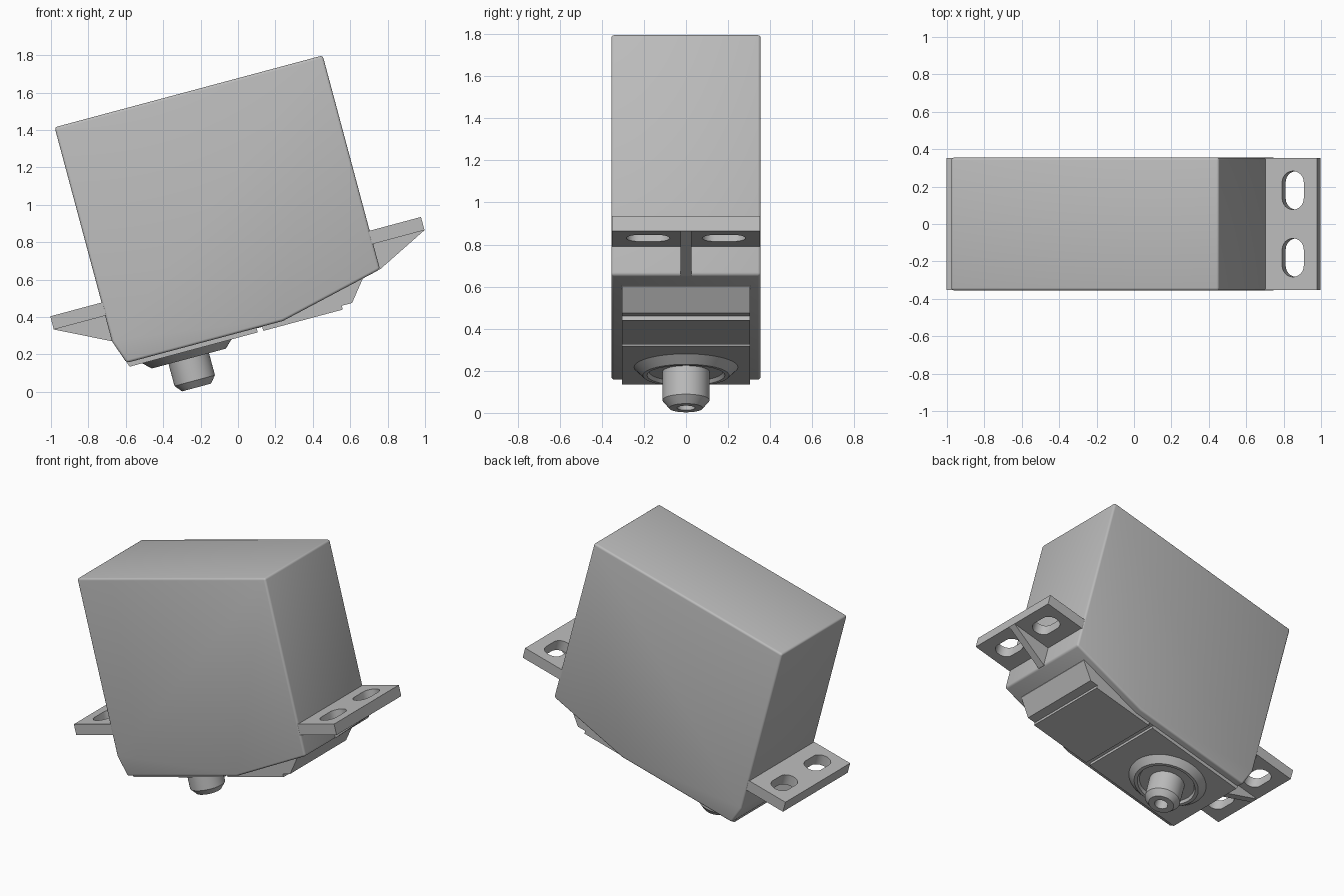
import bpy, bmesh, math
from mathutils import Matrix, Vector

cube = bpy.data.objects.get("Cube")
if cube:
    bpy.data.objects.remove(cube, do_unlink=True)

GREY = (0.5, 0.5, 0.5, 1)
mat = bpy.data.materials.new("light grey plastic")
mat.use_nodes = True
mat.diffuse_color = GREY
mat.node_tree.nodes["Principled BSDF"].inputs["Base Color"].default_value = GREY

# Parts are built upright, then the whole assembly leans by 15 degrees
TILT = Matrix.Rotation(math.radians(-15), 4, 'Y')
MID = 0.161           # middle of the case along its length
CASE_HALF = 0.742
SHAFT_X = -0.208


def finish(name, bm):
    bmesh.ops.recalc_face_normals(bm, faces=bm.faces)
    mesh = bpy.data.meshes.new(name)
    bm.to_mesh(mesh)
    bm.free()
    mesh.materials.append(mat)
    ob = bpy.data.objects.new(name, mesh)
    ob.matrix_world = TILT
    bpy.context.collection.objects.link(ob)
    return ob


def activate(ob):
    bpy.ops.object.select_all(action='DESELECT')
    ob.select_set(True)
    bpy.context.view_layer.objects.active = ob


def prism(name, points, direction):
    """Extrude a closed outline of 3D points along a direction."""
    bm = bmesh.new()
    face = bm.faces.new([bm.verts.new(p) for p in points])
    made = bmesh.ops.extrude_face_region(bm, geom=[face])
    verts = [v for v in made["geom"] if isinstance(v, bmesh.types.BMVert)]
    bmesh.ops.translate(bm, verts=verts, vec=Vector(direction))
    return finish(name, bm)


def side_prism(name, outline, half):
    return prism(name, [(x, -half, z) for x, z in outline], (0, 2 * half, 0))


def lathe(name, profile, steps=48):
    """Spin a radius/height profile around the shaft axis."""
    bm = bmesh.new()
    verts = [bm.verts.new((SHAFT_X + r, 0, z)) for r, z in profile]
    edges = [bm.edges.new(pair) for pair in zip(verts, verts[1:])]
    bmesh.ops.spin(bm, geom=verts + edges, cent=(SHAFT_X, 0, 0), axis=(0, 0, 1),
                   angle=math.tau, steps=steps, use_merge=True)
    bmesh.ops.remove_doubles(bm, verts=bm.verts, dist=0.0005)
    ob = finish(name, bm)
    activate(ob)
    bpy.ops.object.shade_smooth_by_angle(angle=math.radians(25))
    return ob


# Main case with softened edges
left, right = MID - CASE_HALF, MID + CASE_HALF
case = side_prism("case", [(left, 1.62), (right, 1.62), (right, 0.436),
                           (0.33, 0.304), (-0.535, 0.304), (left, 0.436)], 0.355)
bevel = case.modifiers.new("soft edges", 'BEVEL')
bevel.width = 0.014
bevel.segments = 3
bevel.limit_method = 'ANGLE'
bevel.angle_limit = math.radians(40)
activate(case)
bpy.ops.object.modifier_apply(modifier=bevel.name)
bpy.ops.object.shade_smooth_by_angle(angle=math.radians(35))

# Gear cover under the case, with a narrow groove and a stepped end
side_prism("gear_cover", [(-0.535, 0.31), (-0.525, 0.28), (0.184, 0.28), (0.184, 0.302),
                          (0.215, 0.302), (0.215, 0.28), (0.655, 0.28), (0.655, 0.301),
                          (0.712, 0.301), (0.798, 0.408), (0.798, 0.45),
                          (0.33, 0.35), (-0.5, 0.35)], 0.305)


def slot(cx, cy, radius=0.06, reach=0.043, n=12):
    """Rounded slot outline, long across the tab."""
    pts = []
    for end in (1, -1):
        for i in range(n + 1):
            a = math.pi * i / n + (0 if end > 0 else math.pi)
            pts.append((cx + radius * math.cos(a),
                        cy + end * reach + radius * math.sin(a), 0.5))
    return pts


# Mounting tabs, each with two slots and a centre rib
for side, label in ((1, "left"), (-1, "right")):
    root, wall, tip = (MID + side * d for d in (0.7, 0.742, 1.026))
    tab = side_prism(label + "_tab", [(root, 0.577), (tip, 0.577), (tip, 0.65), (root, 0.65)], 0.352)
    for y in (-0.18, 0.18):
        cutter = prism("slot_cutter", slot(MID + side * 0.893, y), (0, 0, 0.25))
        cutter.hide_render = True
        cut = tab.modifiers.new("slot", 'BOOLEAN')
        cut.operation = 'DIFFERENCE'
        cut.solver = 'EXACT'
        cut.object = cutter
        activate(tab)
        bpy.ops.object.modifier_apply(modifier=cut.name)
        bpy.data.objects.remove(cutter, do_unlink=True)
    bpy.ops.object.shade_smooth_by_angle(angle=math.radians(30))
    side_prism(label + "_rib", [(root, 0.6), (tip, 0.6), (tip, 0.577),
                                (wall, 0.436), (root, 0.436)], 0.026)

# Shaft collar with a shallow recess
lathe("shaft_collar", [(0, 0.32), (0.248, 0.32), (0.248, 0.281), (0.205, 0.24),
                       (0.185, 0.24), (0.175, 0.258), (0, 0.258)])

# Output shaft with chamfered end and screw hole
lathe("output_shaft", [(0, 0.3), (0.112, 0.3), (0.112, 0.118), (0.08, 0.08),
                       (0.042, 0.08), (0.042, 0.16), (0, 0.16)])
